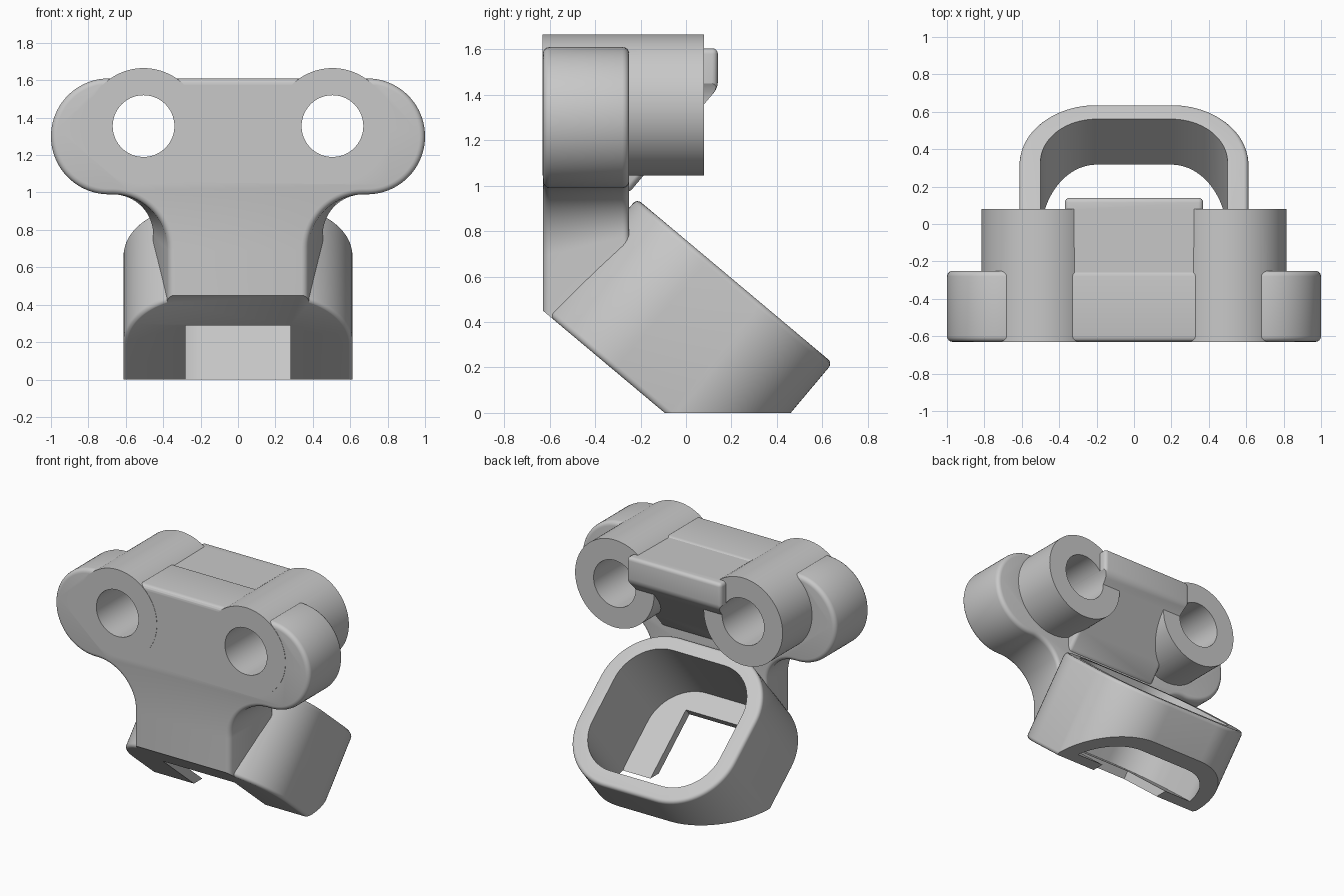
import bpy, bmesh, math
from mathutils import Matrix, Vector

if "Cube" in bpy.data.objects:
    bpy.data.objects.remove(bpy.data.objects["Cube"], do_unlink=True)

grey = bpy.data.materials.new("plain grey")
grey.use_nodes = True
COLOUR = (0.58, 0.58, 0.58, 1)
grey.diffuse_color = COLOUR
grey.node_tree.nodes["Principled BSDF"].inputs["Base Color"].default_value = COLOUR


def frame(a, b, origin=(0, 0, 0)):
    """Matrix whose local x, y run along a, b and z along their normal."""
    a, b = Vector(a), Vector(b)
    m = Matrix((a, b, a.cross(b))).transposed().to_4x4()
    m.translation = origin
    return m


def arc(cx, cy, r, start, end, steps=24):
    angles = [math.radians(start + (end - start) * i / steps) for i in range(steps + 1)]
    return [(cx + r * math.cos(t), cy + r * math.sin(t)) for t in angles]


def rounded_rect(half, low, high, r):
    return (arc(half - r, high - r, r, 0, 90) + arc(r - half, high - r, r, 90, 180)
            + arc(r - half, low + r, r, 180, 270) + arc(half - r, low + r, r, 270, 360))


def box(half, low, high):
    return [(-half, low), (half, low), (half, high), (-half, high)]


def prism(name, m, bottom, h0, h1, top=None, bevel=0):
    """Solid between two matching outlines, at heights h0 and h1 of frame m."""
    bm = bmesh.new()
    lower = [bm.verts.new(m @ Vector((x, y, h0))) for x, y in bottom]
    upper = [bm.verts.new(m @ Vector((x, y, h1))) for x, y in top or bottom]
    bm.faces.new(lower)
    bm.faces.new(upper)
    for i in range(len(lower)):
        j = (i + 1) % len(lower)
        bm.faces.new((lower[i], lower[j], upper[j], upper[i]))
    bmesh.ops.recalc_face_normals(bm, faces=bm.faces)
    mesh = bpy.data.meshes.new(name)
    bm.to_mesh(mesh)
    bm.free()
    mesh.materials.append(grey)
    obj = bpy.data.objects.new(name, mesh)
    bpy.context.scene.collection.objects.link(obj)
    if bevel:
        mod = obj.modifiers.new("soft edges", 'BEVEL')
        mod.width, mod.segments = bevel, 4
        mod.limit_method, mod.angle_limit = 'ANGLE', math.radians(35)
        mod.use_clamp_overlap = False
    return obj


def combine(body, other, operation):
    mod = body.modifiers.new(operation, 'BOOLEAN')
    mod.object, mod.operation, mod.solver = other, operation, 'EXACT'
    bpy.context.view_layer.update()
    result = body.evaluated_get(bpy.context.evaluated_depsgraph_get())
    mesh = bpy.data.meshes.new_from_object(result)
    body.modifiers.clear()
    body.data = mesh
    bpy.data.objects.remove(other, do_unlink=True)


FRONT = frame((1, 0, 0), (0, 0, 1))      # x, z; depth towards the front
SIDE = frame((0, 1, 0), (0, 0, 1))       # y, z; depth towards +x
tilt = math.radians(40)
SLANT = frame((1, 0, 0), (0, math.cos(tilt), -math.sin(tilt)), (0, -0.63, 0.45))


# Front plate: rounded arms flowing into a stem that widens to the rear
def plate_outline(stem):
    r = 0.67 - stem
    right = ([(stem, 0.2)] + arc(stem + r, 0.99 - r, r, 180, 90)
             + arc(0.69, 1.3, 0.31, -90, 90, 40))
    return right + [(-x, z) for x, z in reversed(right)]


body = prism("bracket_body", FRONT, plate_outline(0.46), 0.25, 0.63,
             plate_outline(0.37), bevel=0.03)

# Centre web with sloping underside and rear lip
web = [(-0.6, 1.6), (-0.6, 0.97), (-0.25, 0.97), (0.14, 1.43), (0.14, 1.605)]
combine(body, prism("centre_web", SIDE, web, -0.37, 0.37, bevel=0.025), 'UNION')

# Twin tubes
for side in (-1, 1):
    ring = arc(side * 0.505, 1.355, 0.31, 0, 360, 96)[:-1]
    combine(body, prism("tube", FRONT, ring, -0.08, 0.632), 'UNION')

# Slanted cup
cup = rounded_rect(0.612, 0, 1.125, 0.41)
combine(body, prism("slanted_cup", SLANT, cup, -0.001, 0.643, bevel=0.025), 'UNION')

# Cup cavity, floor slot, bored tubes and trimmed undersides
cavity = rounded_rect(0.5, 0.1, 1.015, 0.3)
combine(body, prism("cavity", SLANT, cavity, 0.06, 0.72), 'DIFFERENCE')
combine(body, prism("slot", SLANT, box(0.28, 0.25, 1.0), -0.3, 0.1), 'DIFFERENCE')
for side in (-1, 1):
    bore = arc(side * 0.505, 1.355, 0.165, 0, 360, 72)[:-1]
    combine(body, prism("bore", FRONT, bore, -0.4, 0.9), 'DIFFERENCE')
combine(body, prism("slanted_trim", SLANT, box(1.5, -0.6, 2), -1, 0), 'DIFFERENCE')
combine(body, prism("ground_trim", Matrix(), box(1.5, -1.5, 1.5), -1, 0), 'DIFFERENCE')

# Smooth curves, crisp edges
bpy.ops.object.select_all(action='DESELECT')
body.select_set(True)
bpy.context.view_layer.objects.active = body
bpy.ops.object.shade_smooth_by_angle(angle=math.radians(30))
